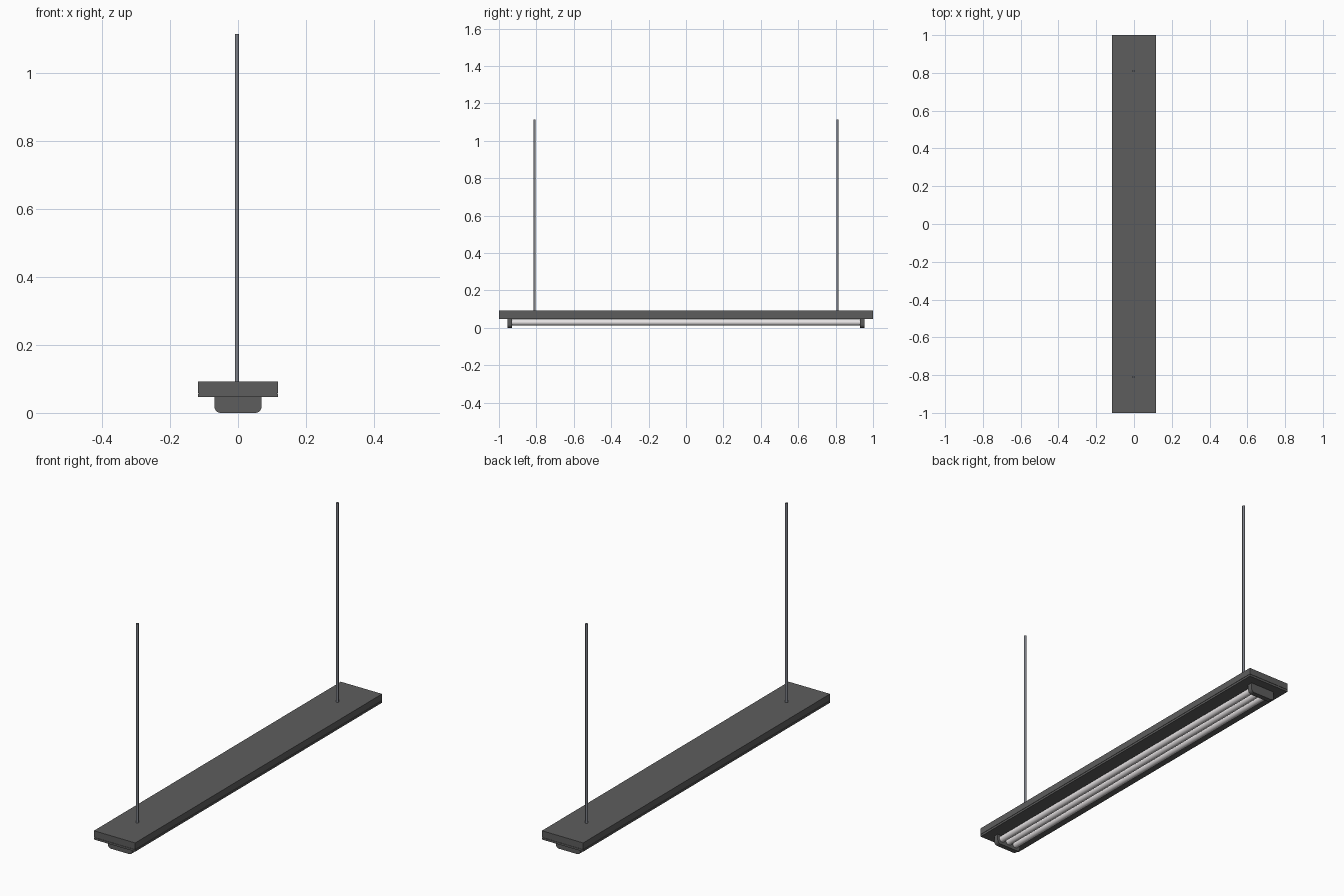
import bpy, bmesh, math
from mathutils import Matrix

if "Cube" in bpy.data.objects:
    bpy.data.objects.remove(bpy.data.objects["Cube"])


def material(name, rgb):
    m = bpy.data.materials.new(name)
    m.diffuse_color = (*rgb, 1)
    m.use_nodes = True
    m.node_tree.nodes["Principled BSDF"].inputs["Base Color"].default_value = m.diffuse_color
    return m


DARK = material("dark_grey_metal", (0.11, 0.11, 0.11))
STEEL = material("steel_grey", (0.2, 0.21, 0.24))
WHITE = material("tube_white", (0.8, 0.77, 0.78))


def finish(bm, name, mat, smooth=False):
    bmesh.ops.recalc_face_normals(bm, faces=bm.faces)
    me = bpy.data.meshes.new(name)
    bm.to_mesh(me)
    bm.free()
    ob = bpy.data.objects.new(name, me)
    bpy.context.collection.objects.link(ob)
    me.materials.append(mat)
    if smooth:
        bpy.ops.object.select_all(action='DESELECT')
        ob.select_set(True)
        bpy.context.view_layer.objects.active = ob
        bpy.ops.object.shade_smooth_by_angle(angle=math.radians(40))
    return ob


def extrude_profile(name, pts, y0, y1, mat, smooth=False):
    """Closed x-z outline extruded along y."""
    bm = bmesh.new()
    f = bm.faces.new([bm.verts.new((x, y0, z)) for x, z in pts])
    r = bmesh.ops.extrude_face_region(bm, geom=[f])
    for v in r["geom"]:
        if isinstance(v, bmesh.types.BMVert):
            v.co.y = y1
    return finish(bm, name, mat, smooth)


def cylinder(name, radius, length, matrix, sides, mat):
    bm = bmesh.new()
    bmesh.ops.create_cone(bm, cap_ends=True, segments=sides, radius1=radius,
                          radius2=radius, depth=length, matrix=matrix)
    return finish(bm, name, mat, True)


# Housing: long flat box with a fine shadow seam around the lower trim
bm = bmesh.new()
levels = [(0.047, 0), (0.057, 0), (0.057, 0.002), (0.059, 0.002), (0.059, 0), (0.092, 0)]
rings = []
for z, d in levels:
    x, y = 0.117 - d, 1 - d
    rings.append([bm.verts.new(p) for p in
                  ((-x, -y, z), (x, -y, z), (x, y, z), (-x, y, z))])
for a, b in zip(rings, rings[1:]):
    for i in range(4):
        j = (i + 1) % 4
        bm.faces.new((a[i], a[j], b[j], b[i]))
bm.faces.new(rings[0])
bm.faces.new(rings[-1])
finish(bm, "housing", DARK)

# Lamp holders with rounded lower corners, one at each end
W, R = 0.069, 0.018
outline = [(-W, 0.048)]
for cx, start in ((-W + R, 180), (W - R, 270)):
    for k in range(7):
        a = math.radians(start + 15 * k)
        outline.append((cx + R * math.cos(a), R + R * math.sin(a)))
outline.append((W, 0.048))
for side, label in ((-1, "front"), (1, "back")):
    extrude_profile(label + "_lamp_holder", outline, side * 0.93, side * 0.955, DARK, True)

# Three fluorescent tubes between the holders
along_y = Matrix.Rotation(math.pi / 2, 4, 'X')
for i in (-1, 0, 1):
    cylinder(f"tube_{i + 2}", 0.016, 1.87,
             Matrix.Translation((i * 0.042, 0, 0.029)) @ along_y, 24, WHITE)

# Hanging rods
for side, label in ((-1, "front"), (1, "back")):
    cylinder(label + "_hanging_rod", 0.0065, 1.028,
             Matrix.Translation((-0.003, side * 0.81, 0.599)), 12, STEEL)
